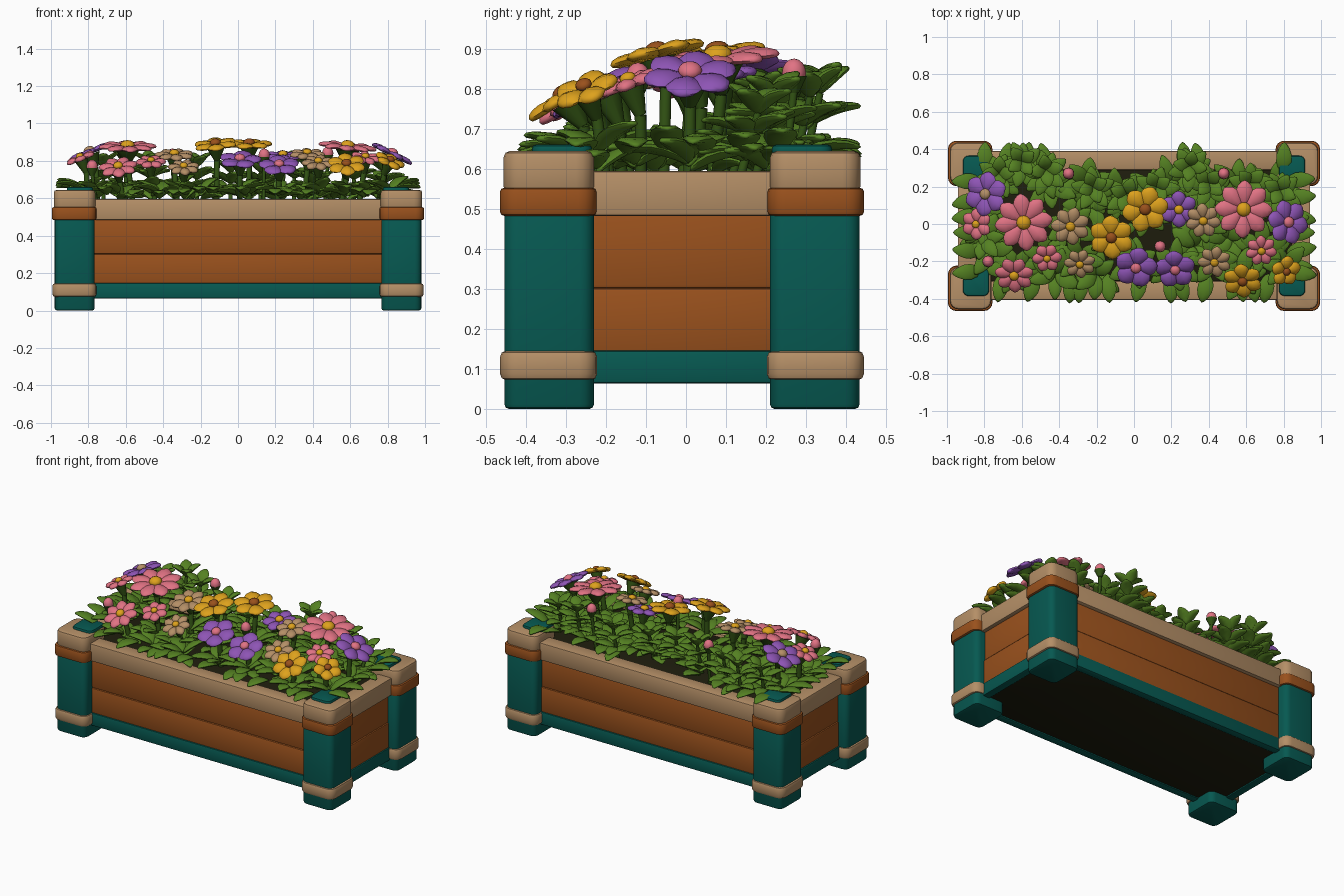
import bpy, bmesh, math, random
from mathutils import Matrix, Vector

if "Cube" in bpy.data.objects:
    bpy.data.objects.remove(bpy.data.objects["Cube"])

random.seed(7)

def material(name, rgb):
    m = bpy.data.materials.new(name)
    m.diffuse_color = (*rgb, 1)
    m.use_nodes = True
    m.node_tree.nodes["Principled BSDF"].inputs["Base Color"].default_value = m.diffuse_color
    return m

TEAL = material("teal paint", (0.002, 0.10, 0.083))
TAN = material("pale wood", (0.46, 0.275, 0.135))
BROWN = material("orange brown wood", (0.32, 0.082, 0.012))
PINK = material("pink petal", (0.75, 0.17, 0.23))
PURPLE = material("purple petal", (0.27, 0.09, 0.46))
YELLOW = material("yellow petal", (0.73, 0.36, 0.012))
LEAF = material("leaf green", (0.09, 0.22, 0.016))
DARK = material("dark green", (0.033, 0.09, 0.007))
SOIL = material("dark soil", (0.013, 0.012, 0.004))

def finish(bm, name, mats, angle=40):
    bmesh.ops.recalc_face_normals(bm, faces=bm.faces)
    me = bpy.data.meshes.new(name)
    bm.to_mesh(me)
    bm.free()
    for m in mats:
        me.materials.append(m)
    ob = bpy.data.objects.new(name, me)
    bpy.context.collection.objects.link(ob)
    bpy.ops.object.select_all(action='DESELECT')
    ob.select_set(True)
    bpy.context.view_layer.objects.active = ob
    bpy.ops.object.shade_smooth_by_angle(angle=math.radians(angle))
    return ob

def box(name, x, y, z, mat, bevel=0.01, corner=0.0):
    """Box from (min, max) ranges; corner rounds the upright edges first."""
    bm = bmesh.new()
    size = (x[1] - x[0], y[1] - y[0], z[1] - z[0])
    mid = Vector((sum(x) / 2, sum(y) / 2, sum(z) / 2))
    bmesh.ops.create_cube(bm, size=1, matrix=Matrix.Translation(mid) @ Matrix.Diagonal((*size, 1)))
    if corner:
        up = [e for e in bm.edges if abs(e.verts[0].co.z - e.verts[1].co.z) > 1e-4]
        bmesh.ops.bevel(bm, geom=up, offset=corner, segments=4, profile=0.5, affect='EDGES')
        rims = [e for e in bm.edges if abs(e.verts[0].co.z - e.verts[1].co.z) < 1e-4]
    else:
        rims = bm.edges[:]
    bmesh.ops.bevel(bm, geom=rims, offset=bevel, segments=2, profile=0.5, affect='EDGES')
    return finish(bm, name, [mat])

def span(s, a, b):
    return (a, b) if s > 0 else (-b, -a)

def shift(r, d):
    return (r[0] + d, r[1] + d)

# Corner posts with collars, caps and inset teal tops
for sx, sxn in ((-1, "left"), (1, "right")):
    for sy, syn in ((-1, "front"), (1, "back")):
        n = f"{syn}_{sxn}"
        def part(label, x0, x1, y0, y1, z, mat, bev, cor):
            box(f"{n}_{label}", span(sx, x0, x1), shift(span(sy, y0, y1), -0.01), z, mat, bev, cor)
        part("post", 0.767, 0.98, 0.22, 0.444, (0, 0.53), TEAL, 0.012, 0.035)
        part("foot_band", 0.757, 0.993, 0.212, 0.455, (0.072, 0.146), TAN, 0.016, 0.045)
        part("upper_band", 0.757, 0.995, 0.214, 0.455, (0.483, 0.553), BROWN, 0.01, 0.045)
        part("cap", 0.763, 0.985, 0.22, 0.446, (0.54, 0.645), TAN, 0.016, 0.045)
        part("cap_inset", 0.775, 0.915, 0.225, 0.375, (0.63, 0.661), TEAL, 0.01, 0.03)

# Walls: base rail, two planks and top rim on every side
layers = (("base_rail", 0.064, 0.146, 0.0, 0.05, TEAL), ("lower_plank", 0.140, 0.302, -0.008, 0.04, BROWN),
          ("upper_plank", 0.302, 0.490, -0.012, 0.04, BROWN), ("rim", 0.483, 0.595, 0.012, 0.10, TAN))
for label, z0, z1, out, thick, mat in layers:
    for s, sn in ((-1, "front"), (1, "back")):
        o = 0.386 + out
        box(f"{sn}_{label}", (-0.85, 0.85), shift(span(s, o - thick, o), -0.008), (z0, z1), mat, 0.008)
    for s, sn in ((-1, "left"), (1, "right")):
        o = 0.93 + out
        box(f"{sn}_{label}", span(s, o - thick, o), (-0.33, 0.31), (z0, z1), mat, 0.008)

# Floor and soil
box("floor", (-0.91, 0.91), (-0.37, 0.35), (0.072, 0.10), SOIL, 0.002)
box("soil", (-0.88, 0.88), (-0.34, 0.32), (0.40, 0.575), SOIL, 0.01)

def blade(bm, mtx, length, width, thick, arch=0.0, fold=0.0, power=1.0, full=0.6):
    """Closed flattened petal or leaf along local +X."""
    rows, segs = 7, 8
    rings = []
    for i in range(1, rows):
        t = 0.5 - 0.5 * math.cos(math.pi * i / rows)
        w = math.sin(math.pi * t ** power) ** full
        ring = []
        for k in range(segs):
            a = 2 * math.pi * k / segs
            yy = math.cos(a) * width / 2 * w
            zz = math.sin(a) * thick / 2 * w ** 0.5 + arch * length * 4 * t * (1 - t) + fold * abs(yy)
            ring.append(bm.verts.new(mtx @ Vector((t * length, yy, zz))))
        rings.append(ring)
    a, b = bm.verts.new(mtx @ Vector((0, 0, 0))), bm.verts.new(mtx @ Vector((length, 0, 0)))
    for k in range(segs):
        j = (k + 1) % segs
        bm.faces.new((a, rings[0][j], rings[0][k]))
        bm.faces.new((b, rings[-1][k], rings[-1][j]))
        for r, q in zip(rings, rings[1:]):
            bm.faces.new((r[k], r[j], q[j], q[k]))

def rod(bm, p, q, r1, r2, mat=0):
    d = q - p
    m = Matrix.Translation((p + q) / 2) @ d.to_track_quat('Z', 'Y').to_matrix().to_4x4()
    vs = bmesh.ops.create_cone(bm, cap_ends=True, segments=10, radius1=r1, radius2=r2, depth=d.length, matrix=m)
    for f in {f for v in vs['verts'] for f in v.link_faces}:
        f.material_index = mat

def ball(bm, mtx, mat):
    vs = bmesh.ops.create_uvsphere(bm, u_segments=12, v_segments=8, radius=1, matrix=mtx)
    for f in {f for v in vs['verts'] for f in v.link_faces}:
        f.material_index = mat

# Flowers: x, y, z, radius, petal count, tilt x, tilt y, petal colour, centre colour
flowers = [
    (-0.79, 0.16, 0.84, .12, 6, -.4, 0, PURPLE, TAN), (-0.59, 0.01, 0.865, .155, 8, 0, -.15, PINK, YELLOW),
    (-0.84, 0.0, 0.81, .085, 6, -.4, -.1, PINK, YELLOW), (-0.64, -.27, 0.76, .105, 7, -.1, -.55, PINK, YELLOW),
    (-0.465, -.18, 0.79, .08, 6, 0, -.4, PINK, YELLOW), (-0.34, -.01, 0.825, .105, 7, 0, -.25, TAN, YELLOW),
    (-0.29, -.21, 0.76, .085, 7, 0, -.5, TAN, YELLOW), (-0.12, -.07, 0.88, .12, 6, -.1, -.25, YELLOW, BROWN),
    (0.06, 0.08, 0.88, .125, 6, 0, -.15, YELLOW, BROWN), (0.01, -.23, 0.80, .115, 5, 0, -.4, PURPLE, PINK),
    (0.22, -.24, 0.77, .11, 5, 0, -.5, PURPLE, PINK), (0.24, 0.08, 0.82, .10, 6, 0, -.2, PURPLE, YELLOW),
    (0.37, 0.02, 0.83, .095, 7, 0, -.25, TAN, YELLOW), (0.43, -.20, 0.785, .09, 7, 0, -.45, TAN, YELLOW),
    (0.585, 0.08, 0.865, .155, 8, .1, -.1, PINK, YELLOW), (0.68, -.14, 0.81, .085, 7, .1, -.35, PINK, YELLOW),
    (0.58, -.30, 0.775, .105, 6, 0, -.65, YELLOW, BROWN), (0.81, -.25, 0.795, .085, 5, .45, -.4, YELLOW, BROWN),
    (0.82, 0.01, 0.83, .12, 6, .5, 0, PURPLE, PINK)]
for i, (x, y, z, r, n, tx, ty, petal, centre) in enumerate(flowers):
    bm = bmesh.new()
    pos, nor = Vector((x, y, z)), Vector((tx, ty, 1)).normalized()
    frame = Matrix.Translation(pos) @ nor.to_track_quat('Z', 'Y').to_matrix().to_4x4()
    turn = random.random() * 6
    for k in range(n):
        m = frame @ Matrix.Rotation(turn + 2 * math.pi * k / n, 4, 'Z') @ Matrix.Rotation(-0.06, 4, 'Y')
        blade(bm, m @ Matrix.Translation((0.04 * r, 0, 0)), 0.97 * r, min(4.75 * r / n, 0.9 * r),
              0.03, 0.06, -0.08, 1.4, 0.65)
    ball(bm, frame @ Matrix.Translation((0, 0, 0.018)) @ Matrix.Diagonal((.25 * r, .25 * r, .18 * r, 1)), 1)
    neck = pos - nor * 0.08
    rod(bm, neck, pos - nor * 0.006, 0.015, 0.42 * r, 2)
    rod(bm, Vector((x * 0.95, y * 0.8, 0.56)), neck, 0.015, 0.015, 2)
    finish(bm, f"flower_{i + 1}", [petal, centre, DARK], 60)

# Closed buds on stems
for i, (x, y, z) in enumerate([(-.35, .27, .83), (.48, .27, .84), (.14, -.12, .83), (-.78, -.20, .77)]):
    bm = bmesh.new()
    ball(bm, Matrix.Translation((x, y, z)) @ Matrix.Diagonal((.03, .03, .036, 1)), 0)
    rod(bm, Vector((x, y, z - .05)), Vector((x, y, z - .008)), 0.012, 0.032, 1)
    rod(bm, Vector((x * .97, y * .9, .56)), Vector((x, y, z - .04)), 0.01, 0.01, 1)
    finish(bm, f"bud_{i + 1}", [PINK, DARK], 60)

def leaf(bm, base, azimuth, lift, length, width):
    m = Matrix.Translation(base) @ Matrix.Rotation(azimuth, 4, 'Z') @ Matrix.Rotation(-lift, 4, 'Y')
    blade(bm, m, length, width, 0.026, 0.10, 0.12, 0.95, 0.65)

# Low leaf rosettes around the flower stems
bm = bmesh.new()
spots = [(f[0], f[1] * 0.9) for f in flowers]
spots += [(-.1, .16), (.08, .18), (-.45, .2), (.75, .2), (.4, .18), (-.9, -.08), (-.2, -.27), (-.42, -.27),
          (.32, -.12), (-.24, .1), (-.76, -.14), (.5, -.08), (-.25, .22), (.2, .22), (.55, .22)]
for x, y in spots:
    x, y = max(-.81, min(.81, x)), max(-.27, min(.25, y))
    a0 = random.random() * 6
    for k in range(6):
        az = a0 + k * math.tau / 6 + random.uniform(-.2, .2)
        leaf(bm, Vector((x, y, random.uniform(.59, .64))), az, random.uniform(.1, .55),
             random.uniform(.13, .17), random.uniform(.07, .09))
finish(bm, "low_leaves", [LEAF], 60)

# Leaves leaning over the rim
bm = bmesh.new()
for x in (-.7, -.52, -.33, -.28, -.14, .04, .2, .23, .4, .57, .62, .72):
    leaf(bm, Vector((x, -.265, .62)), -math.pi / 2 + random.uniform(-.35, .35), random.uniform(0, .3), .16, .085)
for s in (-1, 1):
    for y in (-.25, -.15, -.05, .05, .14, .23):
        leaf(bm, Vector((s * .815, y, .64)), (0 if s > 0 else math.pi) + random.uniform(-.3, .3),
             random.uniform(.1, .4), .165, .085)
for x in (-.7, -.58, -.46, .28, .36, .8, -.8):
    leaf(bm, Vector((x, .27, .63)), math.pi / 2 + random.uniform(-.3, .3), random.uniform(0, .2), .17, .085)
finish(bm, "rim_leaves", [LEAF], 60)

# Taller leafy sprigs along the back
bm = bmesh.new()
for x, y, top in [(-.72, .27, .77), (-.6, .335, .79), (-.47, .29, .78), (-.22, .2, .77), (-.04, .16, .74),
                  (.12, .2, .74), (.3, .31, .78), (.4, .22, .74), (.62, .22, .77), (.78, .18, .74)]:
    foot, tip = Vector((x, y - .05, .56)), Vector((x, y, top))
    rod(bm, foot, tip, 0.012, 0.009, 1)
    for tier, lift, count in ((.35, .2, 5), (.68, .35, 5), (1.0, .6, 4)):
        a0 = random.random() * 6
        for k in range(count):
            leaf(bm, foot.lerp(tip, tier), a0 + k * math.tau / count, lift + random.uniform(-.1, .15),
                 .135 if tier < 1 else .11, .075)
finish(bm, "back_sprigs", [LEAF, DARK], 60)
